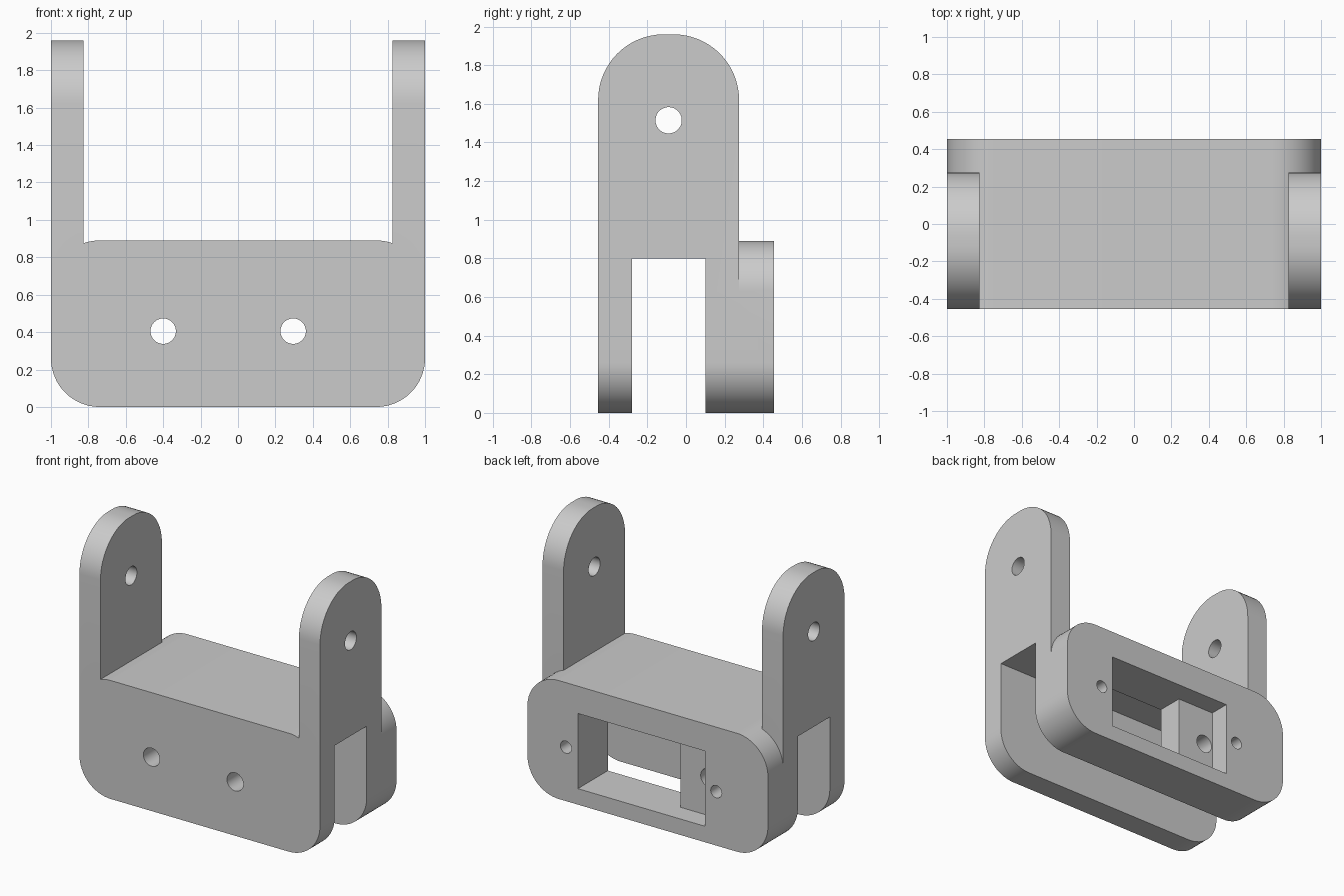
import bpy
import bmesh
from math import cos, sin, pi

if "Cube" in bpy.data.objects:
    bpy.data.objects.remove(bpy.data.objects["Cube"], do_unlink=True)

grey = bpy.data.materials.new("plain grey")
grey.use_nodes = True
COLOUR = (0.6, 0.6, 0.6, 1)
grey.diffuse_color = COLOUR
grey.node_tree.nodes["Principled BSDF"].inputs["Base Color"].default_value = COLOUR


def rounded(u0, u1, v0, v1, r_low, r_high, steps=16):
    """Rectangle outline with separate radii for its lower and upper corners."""
    points = []
    corners = [(u0, v0, 1, 1, r_low, pi), (u1, v0, -1, 1, r_low, 1.5 * pi),
               (u1, v1, -1, -1, r_high, 0), (u0, v1, 1, -1, r_high, pi / 2)]
    for u, v, su, sv, r, start in corners:
        if r == 0:
            points.append((u, v))
            continue
        for i in range(steps + 1):
            a = start + i / steps * pi / 2
            points.append((u + su * r + r * cos(a), v + sv * r + r * sin(a)))
    return points


def circle(u, v, r, count=48):
    return [(u + r * cos(2 * pi * i / count), v + r * sin(2 * pi * i / count))
            for i in range(count)]


def prism(name, outline, axis, lo, hi):
    """Extrude a 2D outline along the x, y or z axis."""
    place = {"x": lambda u, v, w: (w, u, v),
             "y": lambda u, v, w: (u, w, v),
             "z": lambda u, v, w: (u, v, w)}[axis]
    bm = bmesh.new()
    rings = [[bm.verts.new(place(u, v, w)) for u, v in outline] for w in (lo, hi)]
    for ring in rings:
        bm.faces.new(ring)
    for i in range(len(outline)):
        j = (i + 1) % len(outline)
        bm.faces.new((rings[0][i], rings[0][j], rings[1][j], rings[1][i]))
    bmesh.ops.recalc_face_normals(bm, faces=bm.faces)
    mesh = bpy.data.meshes.new(name)
    bm.to_mesh(mesh)
    bm.free()
    mesh.materials.append(grey)
    obj = bpy.data.objects.new(name, mesh)
    bpy.context.collection.objects.link(obj)
    return obj


def combine(target, tool, operation):
    """Apply a boolean and discard the tool."""
    mod = target.modifiers.new(tool.name, 'BOOLEAN')
    mod.operation = operation
    mod.solver = 'EXACT'
    mod.object = tool
    bpy.context.view_layer.objects.active = target
    bpy.ops.object.modifier_apply(modifier=mod.name)
    bpy.data.objects.remove(tool, do_unlink=True)


# Rounded base block
bracket = prism("bracket", rounded(-1, 1, 0, 0.89, 0.26, 0.26), "y", -0.455, 0.455)

# Upright arms with rounded tops
for name, lo, hi in (("right_arm", -1, -0.825), ("left_arm", 0.825, 1)):
    arm = prism(name, rounded(-0.455, 0.275, 0.4, 1.96, 0, 0.34), "x", lo, hi)
    combine(bracket, arm, 'UNION')

# Slot between the front and back plates
cutters = [prism("slot", rounded(-0.28, 0.1, -0.2, 0.8, 0, 0), "x", -1.2, 1.2)]

# Stepped window in the back plate, leaving a mounting block at one end
step = [(-0.475, 0.6), (-0.475, 0.3), (-0.165, 0.3), (-0.165, 0), (0.58, 0), (0.58, 0.6)]
cutters.append(prism("window", step, "z", 0.12, 0.685))

# Pivot, front and back screw holes
cutters.append(prism("pivot_hole", circle(-0.09, 1.515, 0.068), "x", -1.2, 1.2))
for x in (-0.4, 0.295):
    cutters.append(prism("front_hole", circle(x, 0.405, 0.068), "y", -0.6, 0.6))
for x in (-0.57, 0.68):
    cutters.append(prism("back_hole", circle(x, 0.405, 0.046), "y", 0, 0.6))

for cutter in cutters:
    combine(bracket, cutter, 'DIFFERENCE')

# Smooth curves, crisp edges
bpy.ops.object.select_all(action='DESELECT')
bracket.select_set(True)
bpy.context.view_layer.objects.active = bracket
bpy.ops.object.shade_smooth_by_angle(angle=pi / 6)
